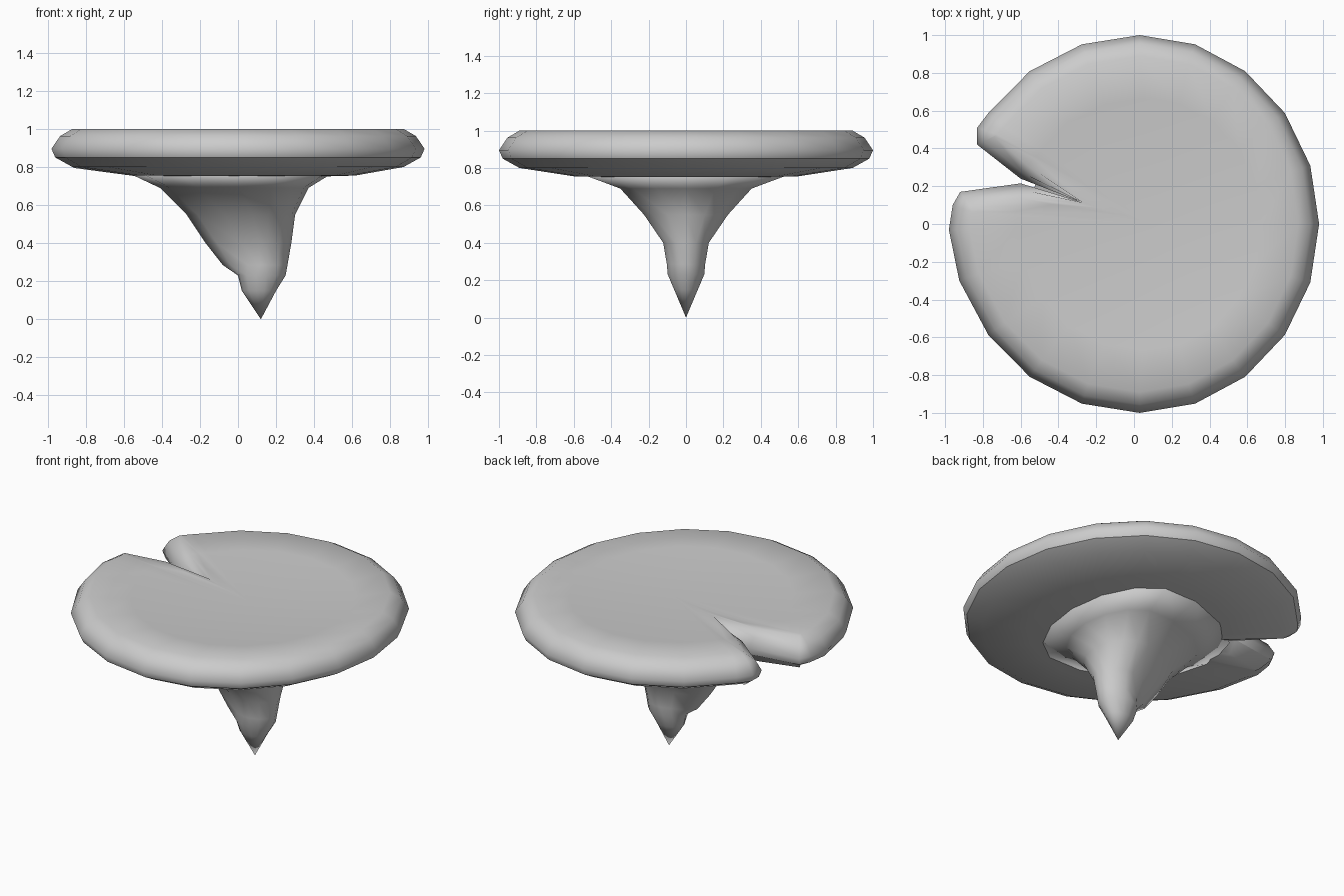
import bpy, bmesh, math
from mathutils import Vector

cube = bpy.data.objects.get("Cube")
if cube:
    bpy.data.objects.remove(cube, do_unlink=True)

grey = bpy.data.materials.new("leaf_grey")
grey.use_nodes = True
grey.diffuse_color = (0.6, 0.6, 0.6, 1)
grey.node_tree.nodes["Principled BSDF"].inputs["Base Color"].default_value = (0.6, 0.6, 0.6, 1)


def finish(bm, name):
    bmesh.ops.recalc_face_normals(bm, faces=bm.faces)
    for f in bm.faces:
        f.smooth = True
    mesh = bpy.data.meshes.new(name)
    bm.to_mesh(mesh)
    bm.free()
    mesh.materials.append(grey)
    ob = bpy.data.objects.new(name, mesh)
    bpy.context.collection.objects.link(ob)
    return ob


def bridge(bm, a, b):
    n = len(a)
    for i in range(n):
        j = (i + 1) % n
        bm.faces.new((a[i], a[j], b[j], b[i]))


def fan(bm, ring, point):
    tip = bm.verts.new(point)
    for i in range(len(ring)):
        bm.faces.new((ring[i], ring[(i + 1) % len(ring)], tip))


# Leaf outline: regular arc, then the notch. Third value is rim strength.
outline = []
for k in range(-9, 9):
    a = math.radians(18 * k)
    if k == -9:
        outline.append((-0.925, -0.3, 1))
    else:
        c = math.cos(a)
        outline.append((0.03 + c * (0.95 if c > 0 else 0.99), math.sin(a), 1))
outline += [(-0.83, 0.51, 1), (-0.83, 0.42, 0.9), (-0.6, 0.24, 0.7), (-0.29, 0.12, 0.2),
            (-0.6, 0.215, 0.7), (-0.92, 0.17, 0.9), (-0.96, 0.1, 1), (-0.98, -0.03, 1)]
points = [Vector(p[:2]) for p in outline]
strength = [p[2] for p in outline]
count = len(points)
hub = Vector((0.1, 0))


def inward(i):
    e1 = (points[i] - points[i - 1]).normalized()
    e2 = (points[(i + 1) % count] - points[i]).normalized()
    n = Vector((-e1.y - e2.y, e1.x + e2.x))
    return n.normalized()


# Leaf pad: rounded rim and shallow dished top
bm = bmesh.new()


def pad_ring(inset, z, scale=1.0, drop=0.0):
    ring = []
    for i in range(count):
        p = points[i] + inward(i) * inset * strength[i]
        p = hub + (p - hub) * scale
        ring.append(bm.verts.new((p.x, p.y, z - drop * (1 - strength[i]))))
    return ring


rings = [pad_ring(0.11, 0.97, 0.4), pad_ring(0.11, 0.985, 0.75, 0.02),
         pad_ring(0.11, 1.0, 1, 0.03), pad_ring(0.045, 0.962, 1, 0.02),
         pad_ring(0, 0.895), pad_ring(0.02, 0.85),
         pad_ring(0.11, 0.8, 1, 0.05), pad_ring(0.11, 0.755, 0.67, 0.02)]
for a, b in zip(rings, rings[1:]):
    bridge(bm, a, b)
fan(bm, rings[0], (hub.x, hub.y, 0.965))
fan(bm, rings[-1], (hub.x, hub.y, 0.74))

# Crisp edge around the lower rim
lower = rings[5]
for i in range(count):
    bm.edges.get((lower[i], lower[(i + 1) % count])).smooth = False
finish(bm, "leaf_pad")

# Stem: rings of (height, left x, right x, half width, fin sharpness)
bm = bmesh.new()
sections = [(0.77, -0.58, 0.5, 0.58, 1), (0.69, -0.41, 0.37, 0.36, 1),
            (0.55, -0.27, 0.3, 0.23, 1.5), (0.4, -0.17, 0.28, 0.125, 2.2),
            (0.285, -0.08, 0.26, 0.105, 2.2), (0.23, -0.0, 0.25, 0.1, 1),
            (0.15, 0.02, 0.2, 0.065, 1)]
stem = []
for z, left, right, width, sharp in sections:
    ring = []
    mid = 0.12
    for k in range(14):
        a = math.tau * k / 14
        c = math.cos(a)
        x = mid + (right - mid) * c if c > 0 else mid - (mid - left) * abs(c) ** sharp
        ring.append(bm.verts.new((x, width * math.sin(a), z)))
    stem.append(ring)
for a, b in zip(stem, stem[1:]):
    bridge(bm, a, b)
bm.faces.new(stem[0])
fan(bm, stem[-1], (0.12, 0, 0))
finish(bm, "stem")
